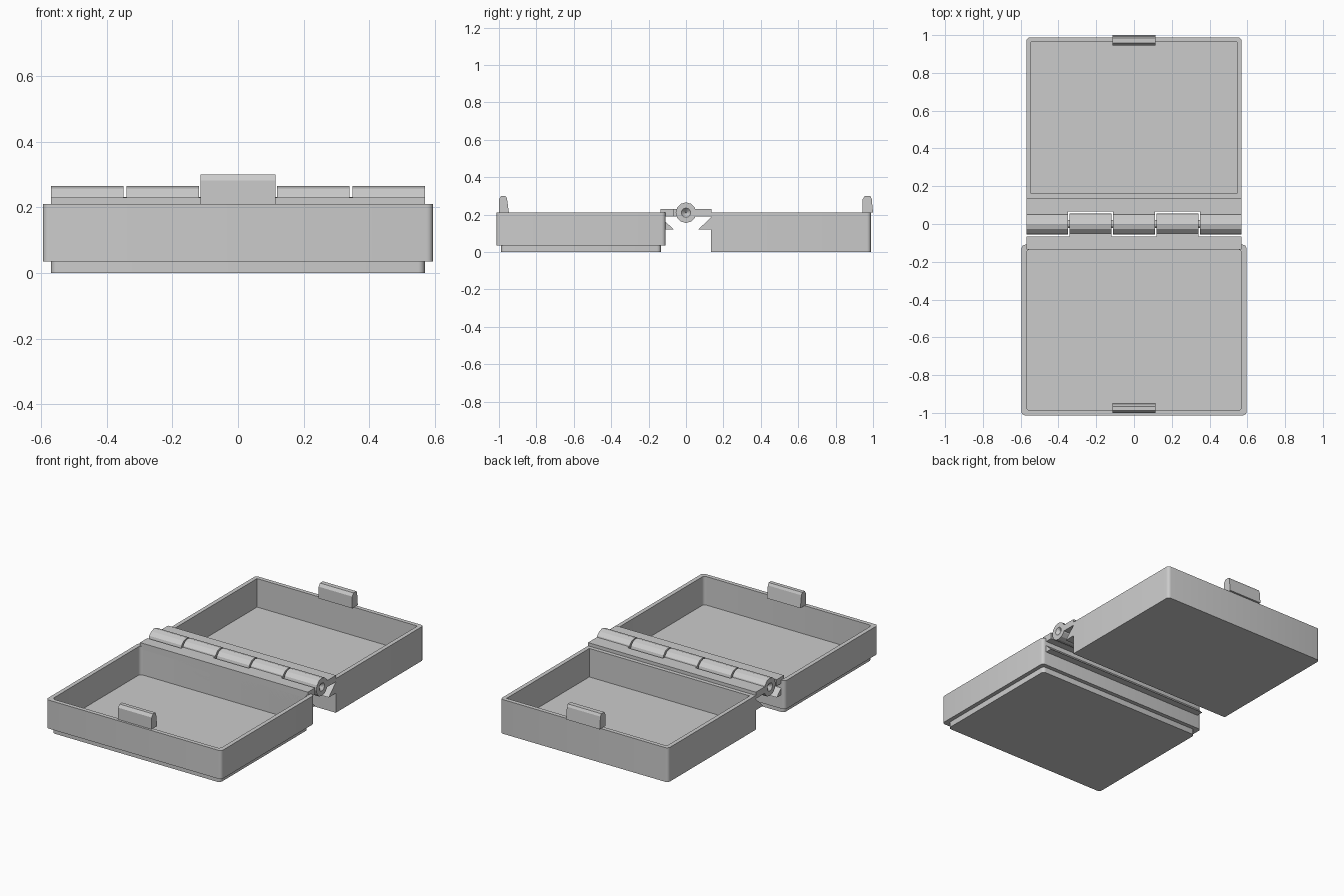
import bpy, bmesh, math

cube = bpy.data.objects.get("Cube")
if cube:
    bpy.data.objects.remove(cube, do_unlink=True)

gray = bpy.data.materials.new("plain gray")
gray.use_nodes = True
gray.diffuse_color = (0.6, 0.6, 0.6, 1)
gray.node_tree.nodes["Principled BSDF"].inputs["Base Color"].default_value = (0.6, 0.6, 0.6, 1)

HALF_W, INNER, OUTER, RIM = 0.57, 0.135, 0.988, 0.21
WALL, FLOOR = 0.036, 0.035


def finish(name, bm):
    bmesh.ops.recalc_face_normals(bm, faces=bm.faces)
    mesh = bpy.data.meshes.new(name)
    bm.to_mesh(mesh)
    bm.free()
    mesh.materials.append(gray)
    obj = bpy.data.objects.new(name, mesh)
    bpy.context.collection.objects.link(obj)
    return obj


def extrude_x(name, profile, x0, x1):
    """Prism along x from a (y, z) profile."""
    bm = bmesh.new()
    face = bm.faces.new([bm.verts.new((x0, y, z)) for y, z in profile])
    ext = bmesh.ops.extrude_face_region(bm, geom=[face])
    moved = [v for v in ext["geom"] if isinstance(v, bmesh.types.BMVert)]
    bmesh.ops.translate(bm, verts=moved, vec=(x1 - x0, 0, 0))
    return finish(name, bm)


def rectangle(y0, y1, z0, z1):
    return [(y0, z0), (y1, z0), (y1, z1), (y0, z1)]


def tray(name, side, round_inner):
    """Open box: rounded outline, inset rim, sunken floor."""
    bm = bmesh.new()
    bmesh.ops.create_cube(bm, size=1)
    for v in bm.verts:
        v.co.x *= 2 * HALF_W
        v.co.y = side * (OUTER if v.co.y > 0 else INNER)
        v.co.z = RIM if v.co.z > 0 else 0
    top = next(f for f in bm.faces if all(v.co.z > 0.1 for v in f.verts))
    # sunken interior
    bmesh.ops.inset_region(bm, faces=[top], thickness=WALL)
    ext = bmesh.ops.extrude_face_region(bm, geom=[top])
    bmesh.ops.translate(bm, vec=(0, 0, FLOOR - RIM),
                        verts=[v for v in ext["geom"] if isinstance(v, bmesh.types.BMVert)])
    if top.is_valid:
        bm.faces.remove(top)
    # soft outer corners
    corners = [e for e in bm.edges
               if all(abs(v.co.x) > HALF_W - 0.01 for v in e.verts)
               and abs(e.verts[0].co.z - e.verts[1].co.z) > 0.1
               and (round_inner or abs(e.verts[0].co.y) > 0.5)]
    bmesh.ops.bevel(bm, geom=corners, offset=0.02, segments=4, profile=0.5, affect='EDGES')
    obj = finish(name, bm)
    bpy.context.view_layer.objects.active = obj
    obj.select_set(True)
    bpy.ops.object.shade_smooth_by_angle(angle=math.radians(35))
    obj.select_set(False)


def cylinder_x(name, radius, x0, x1, sides, recess=0):
    """Faceted cylinder along x; recess = 1 or -1 sinks a cone into that end."""
    ring = [(radius * math.cos(2 * math.pi * i / sides),
             RIM + radius * math.sin(2 * math.pi * i / sides)) for i in range(sides)]
    obj = extrude_x(name, ring, x0, x1)
    if recess:
        bm = bmesh.new()
        bm.from_mesh(obj.data)
        cap = max(bm.faces, key=lambda f: f.calc_center_median().x * recess)
        bmesh.ops.inset_region(bm, faces=[cap], thickness=0.03)
        tip = bmesh.ops.poke(bm, faces=[cap])["verts"]
        bmesh.ops.translate(bm, verts=tip, vec=(-0.025 * recess, 0, 0))
        bm.to_mesh(obj.data)
        bm.free()
    return obj


# two trays
tray("front_tray", -1, True)
tray("back_tray", 1, False)

# hinge leaves and the wedge-shaped stops under them
for label, s in (("front", -1), ("back", 1)):
    extrude_x(label + "_hinge_leaf", rectangle(s * 0.066, s * (INNER + 0.001), 0.19, 0.23),
              -HALF_W, HALF_W)
    extrude_x(label + "_hinge_wedge",
              [(s * INNER, 0.12), (s * 0.066, 0.12), (s * INNER, 0.187)], -HALF_W, HALF_W)

# five knuckles, joined alternately to the back and front leaves
GAP = 0.009
pitch = (2 * HALF_W + GAP) / 5
for i in range(5):
    x0 = -HALF_W + i * pitch
    x1 = x0 + pitch - GAP
    cylinder_x(f"knuckle_{i + 1}", 0.055, x0, x1, 12, {0: -1, 4: 1}.get(i, 0))
    s = 1 if i % 2 == 0 else -1
    extrude_x(f"knuckle_tab_{i + 1}", rectangle(s * 0.04, s * 0.067, 0.19, 0.23), x0, x1)
    if i < 4:
        cylinder_x(f"hinge_pin_{i + 1}", 0.022, x1 - 0.005, x1 + GAP + 0.005, 12)

# latch tabs on the outer rims
extrude_x("front_latch", [(-1.0, RIM), (-1.0, 0.282), (-0.988, 0.3), (-0.965, 0.3),
                          (-0.957, 0.285), (-0.947, RIM)], -0.114, 0.114)
extrude_x("back_latch", [(0.945, RIM), (0.945, 0.282), (0.957, 0.3), (0.985, 0.3),
                         (0.993, 0.285), (1.0, RIM)], -0.114, 0.114)
